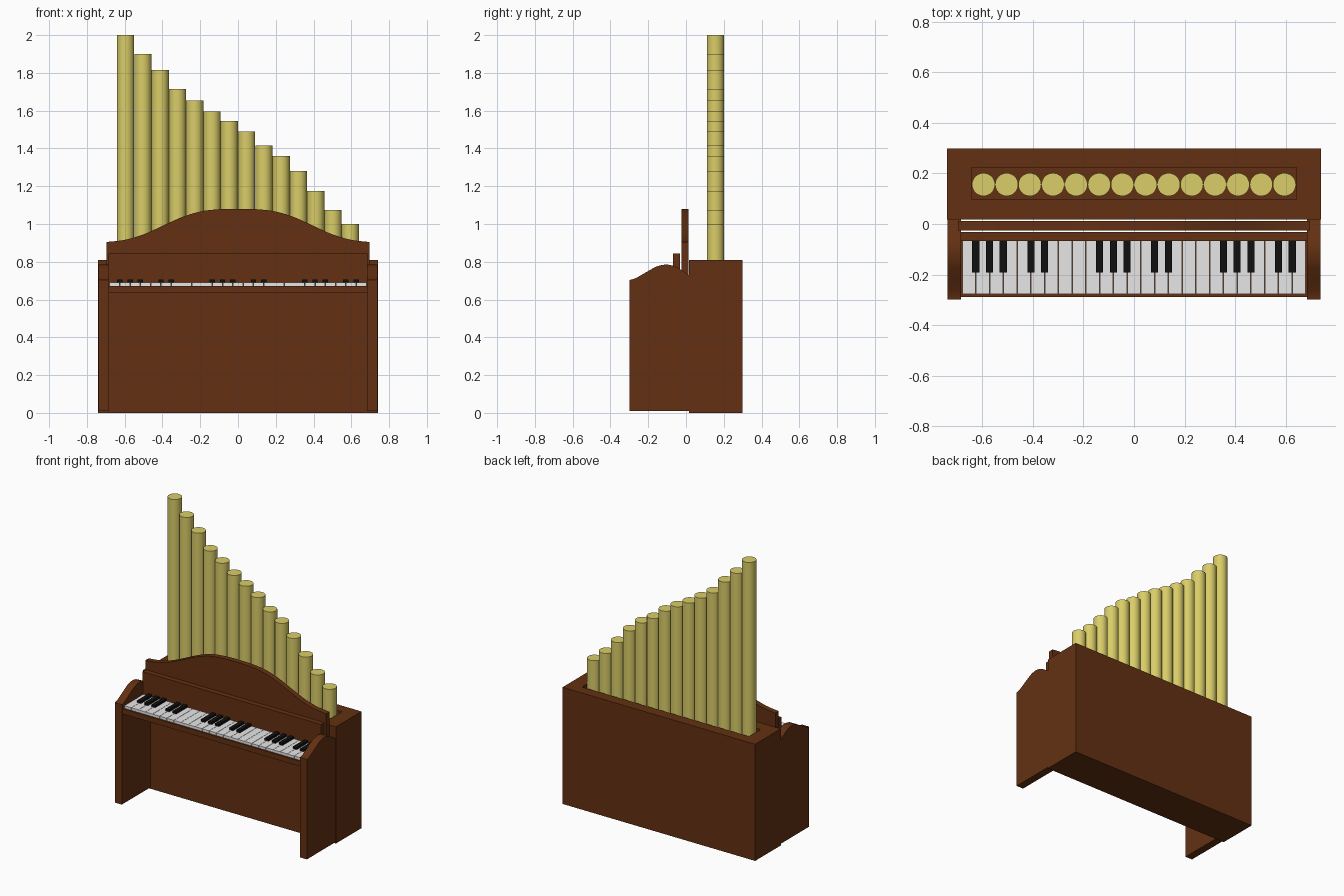
import bpy, bmesh, math

if "Cube" in bpy.data.objects:
    bpy.data.objects.remove(bpy.data.objects["Cube"])


def mat(name, rgb):
    m = bpy.data.materials.new(name)
    m.diffuse_color = (*rgb, 1)
    m.use_nodes = True
    m.node_tree.nodes["Principled BSDF"].inputs["Base Color"].default_value = m.diffuse_color
    return m


WOOD = mat("brown wood", (0.125, 0.030, 0.006))
BRASS = mat("pale brass", (0.70, 0.61, 0.14))
WHITE = mat("white key", (0.8, 0.8, 0.8))
BLACK = mat("black key", (0.005, 0.005, 0.005))


def finish(bm, name, m, smooth=False):
    bmesh.ops.recalc_face_normals(bm, faces=bm.faces[:])
    me = bpy.data.meshes.new(name)
    bm.to_mesh(me)
    bm.free()
    me.materials.append(m)
    ob = bpy.data.objects.new(name, me)
    bpy.context.collection.objects.link(ob)
    if smooth:
        bpy.ops.object.select_all(action='DESELECT')
        ob.select_set(True)
        bpy.context.view_layer.objects.active = ob
        bpy.ops.object.shade_smooth_by_angle(angle=math.radians(35))
    return ob


def add_box(bm, x, y, z):
    for v in bmesh.ops.create_cube(bm, size=1)["verts"]:
        v.co = [r[0] if c < 0 else r[1] for c, r in zip(v.co, (x, y, z))]


def box(name, m, x, y, z):
    bm = bmesh.new()
    add_box(bm, x, y, z)
    return finish(bm, name, m)


def prism(name, m, pts, push):
    # extrude a closed outline of 3D points along a vector
    bm = bmesh.new()
    f = bm.faces.new([bm.verts.new(p) for p in pts])
    ext = bmesh.ops.extrude_face_region(bm, geom=[f])["geom"]
    bmesh.ops.translate(bm, vec=push, verts=[g for g in ext if isinstance(g, bmesh.types.BMVert)])
    return finish(bm, name, m, True)


def smooth_curve(pts, n=4):
    # Catmull-Rom interpolation through 2D points
    p = [pts[0]] + pts + [pts[-1]]
    out = []
    for i in range(1, len(p) - 2):
        for k in range(n):
            t = k / n
            out.append(tuple(0.5 * (2 * b + (c - a) * t + (2 * a - 5 * b + 4 * c - d) * t * t
                                    + (3 * b - a - 3 * c + d) * t ** 3)
                             for a, b, c, d in zip(p[i - 1], p[i], p[i + 1], p[i + 2])))
    return out + [pts[-1]]


# wind chest cabinet with a sunken slot in its top
bm = bmesh.new()
add_box(bm, (-0.74, 0.74), (0.017, 0.298), (0, 0.81))
bm.normal_update()
top = max(bm.faces, key=lambda f: f.calc_center_median().z)
bmesh.ops.inset_individual(bm, faces=[top], thickness=0.05)
for v in top.verts:
    v.co.x = math.copysign(0.642, v.co.x)
    v.co.y = 0.098 if v.co.y < 0.157 else 0.224
floor = bmesh.ops.extrude_discrete_faces(bm, faces=[top])["faces"][0]
bmesh.ops.translate(bm, vec=(0, 0, -0.03), verts=floor.verts[:])
finish(bm, "cabinet", WOOD)

# row of pipes, tall on the left
tops = [2.0, 1.90, 1.815, 1.715, 1.655, 1.595, 1.545, 1.49, 1.415, 1.36, 1.28, 1.175, 1.075, 1.0]
for i, h in enumerate(tops):
    bm = bmesh.new()
    bmesh.ops.create_cone(bm, cap_ends=True, segments=32, radius1=0.0455, radius2=0.0455, depth=h - 0.775)
    bmesh.ops.translate(bm, vec=(-0.595 + i * 0.0915, 0.156, (h + 0.775) / 2), verts=bm.verts[:])
    finish(bm, f"pipe_{i + 1}", BRASS, True)

# side cheeks with a wavy top edge
wave = smooth_curve([(-0.298, 0.704), (-0.265, 0.714), (-0.19, 0.757), (-0.15, 0.777),
                     (-0.105, 0.785), (-0.07, 0.779), (-0.03, 0.76), (0.017, 0.728)])
outline = wave + [(0.017, 0.01), (-0.298, 0.01)]
for name, x in (("left_cheek", -0.738), ("right_cheek", 0.684)):
    prism(name, WOOD, [(x, y, z) for y, z in outline], (0.054, 0, 0))

# arched music board
half = [(0.695, 0.905), (0.60, 0.916), (0.50, 0.945), (0.40, 0.99), (0.30, 1.035),
        (0.20, 1.066), (0.10, 1.078)]
arch = smooth_curve(half + [(0, 1.08)] + [(-x, z) for x, z in reversed(half)])
prism("music_board", WOOD, [(x, -0.025, z) for x, z in arch + [(-0.695, 0.71), (0.695, 0.71)]],
      (0, 0.037, 0))

# keyboard bed, and the board rising behind the keys
box("key_bed", WOOD, (-0.685, 0.685), (-0.289, -0.032), (0.636, 0.672))
box("fall_board", WOOD, (-0.685, 0.685), (-0.068, -0.032), (0.672, 0.845))

# white keys
STEP = 1.36 / 25
bm = bmesh.new()
for i in range(25):
    x = -0.68 + i * STEP
    add_box(bm, (x + 0.001, x + STEP - 0.001), (-0.277, -0.066), (0.672, 0.69))
finish(bm, "white_keys", WHITE)

# black keys in groups of three and two
bm = bmesh.new()
for k in range(1, 25):
    if (k - 1) % 9 in (0, 1, 2, 4, 5):
        x = -0.68 + k * STEP
        add_box(bm, (x - 0.014, x + 0.014), (-0.192, -0.066), (0.685, 0.706))
finish(bm, "black_keys", BLACK)
